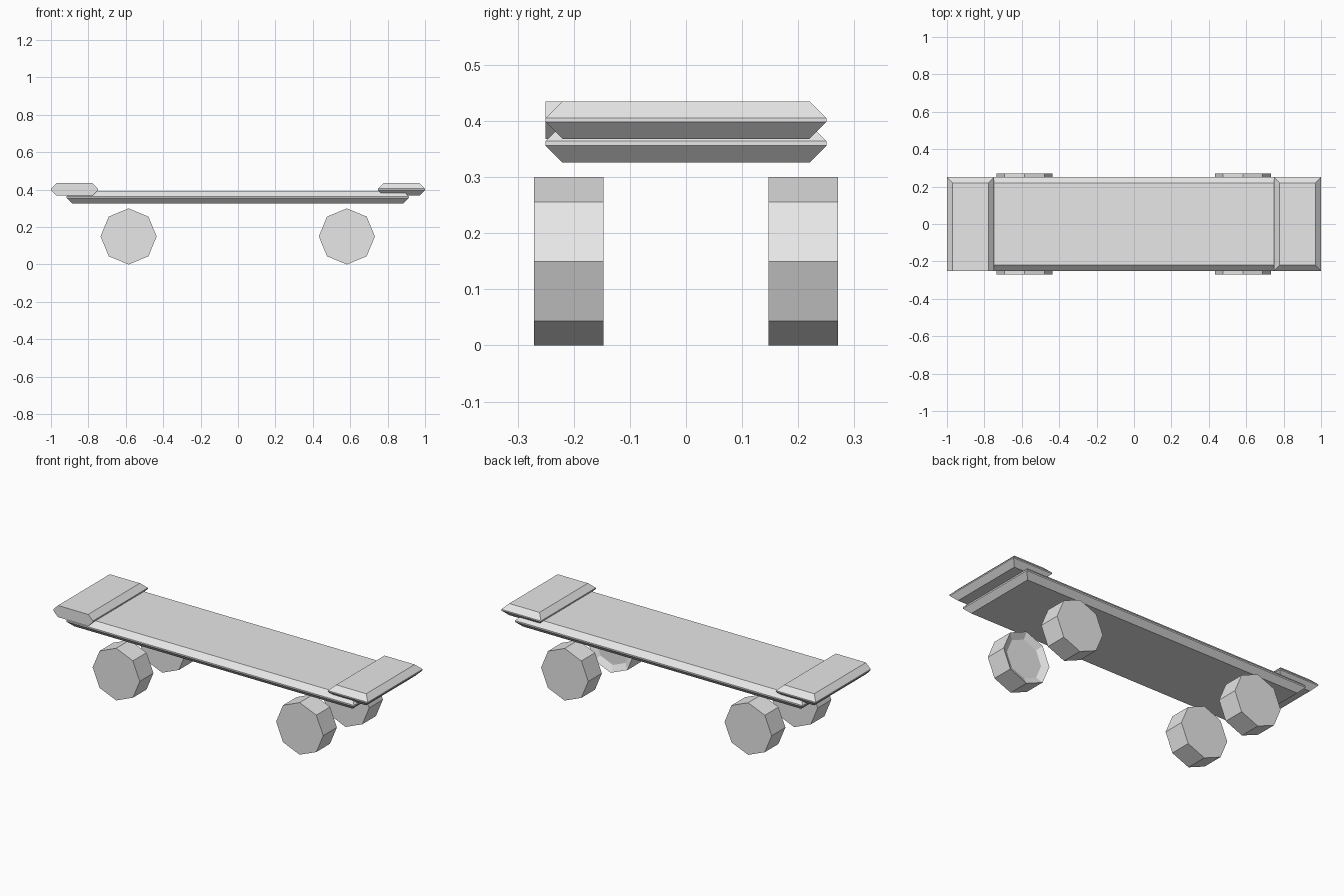
import bpy, bmesh, math

if "Cube" in bpy.data.objects:
    bpy.data.objects.remove(bpy.data.objects["Cube"])

grey = bpy.data.materials.new("plain grey")
grey.diffuse_color = (0.8, 0.8, 0.8, 1)
grey.use_nodes = True
grey.node_tree.nodes["Principled BSDF"].inputs["Base Color"].default_value = grey.diffuse_color


def finish(bm, name):
    bmesh.ops.recalc_face_normals(bm, faces=bm.faces)
    mesh = bpy.data.meshes.new(name)
    bm.to_mesh(mesh)
    bm.free()
    mesh.materials.append(grey)
    obj = bpy.data.objects.new(name, mesh)
    bpy.context.collection.objects.link(obj)


def chamfered_board(name, x0, x1, z0, z1, front_chamfer=True):
    """Board built from four stacked rectangles, chamfered above and below."""
    c, half = 0.03, 0.25
    bm = bmesh.new()
    rings = []
    for z, i in ((z0, c), (z0 + c, 0), (z1 - c, 0), (z1, c)):
        front = -half + (i if front_chamfer else 0)
        corners = ((x0 + i, front), (x1 - i, front), (x1 - i, half - i), (x0 + i, half - i))
        rings.append([bm.verts.new((x, y, z)) for x, y in corners])
    for a, b in zip(rings, rings[1:]):
        for k in range(4):
            n = (k + 1) % 4
            bm.faces.new((a[k], a[n], b[n], b[k]))
    bm.faces.new(rings[0][::-1])
    bm.faces.new(rings[-1])
    finish(bm, name)


def wheel(name, x, side, hollow=False):
    """Eight-sided wheel, optionally with a dished inner face."""
    bm = bmesh.new()
    r, inner, outer = 0.15, 0.147 * side, 0.271 * side
    sections = [(outer, r), (inner, r)]
    if hollow:
        sections.append((inner + 0.02 * side, r * 0.75))
    rings = []
    for y, radius in sections:
        rings.append([bm.verts.new((x + radius * math.cos(k * math.pi / 4), y,
                                    0.15 + radius * math.sin(k * math.pi / 4)))
                      for k in range(8)])
    for a, b in zip(rings, rings[1:]):
        for k in range(8):
            n = (k + 1) % 8
            bm.faces.new((a[k], a[n], b[n], b[k]))
    bm.faces.new(rings[0])
    bm.faces.new(rings[-1])
    finish(bm, name)


# Deck and raised end pads; the left pad has a square-cut front end
chamfered_board("deck", -0.917, 0.913, 0.326, 0.394)
chamfered_board("left_end_pad", -1.0, -0.748, 0.368, 0.435, front_chamfer=False)
chamfered_board("right_end_pad", 0.748, 1.0, 0.368, 0.435)

# Wheels
for end, x in (("left", -0.585), ("right", 0.582)):
    for place, side in (("front", -1), ("back", 1)):
        wheel(f"{place}_{end}_wheel", x, side, hollow=(end == "right" and side == -1))
